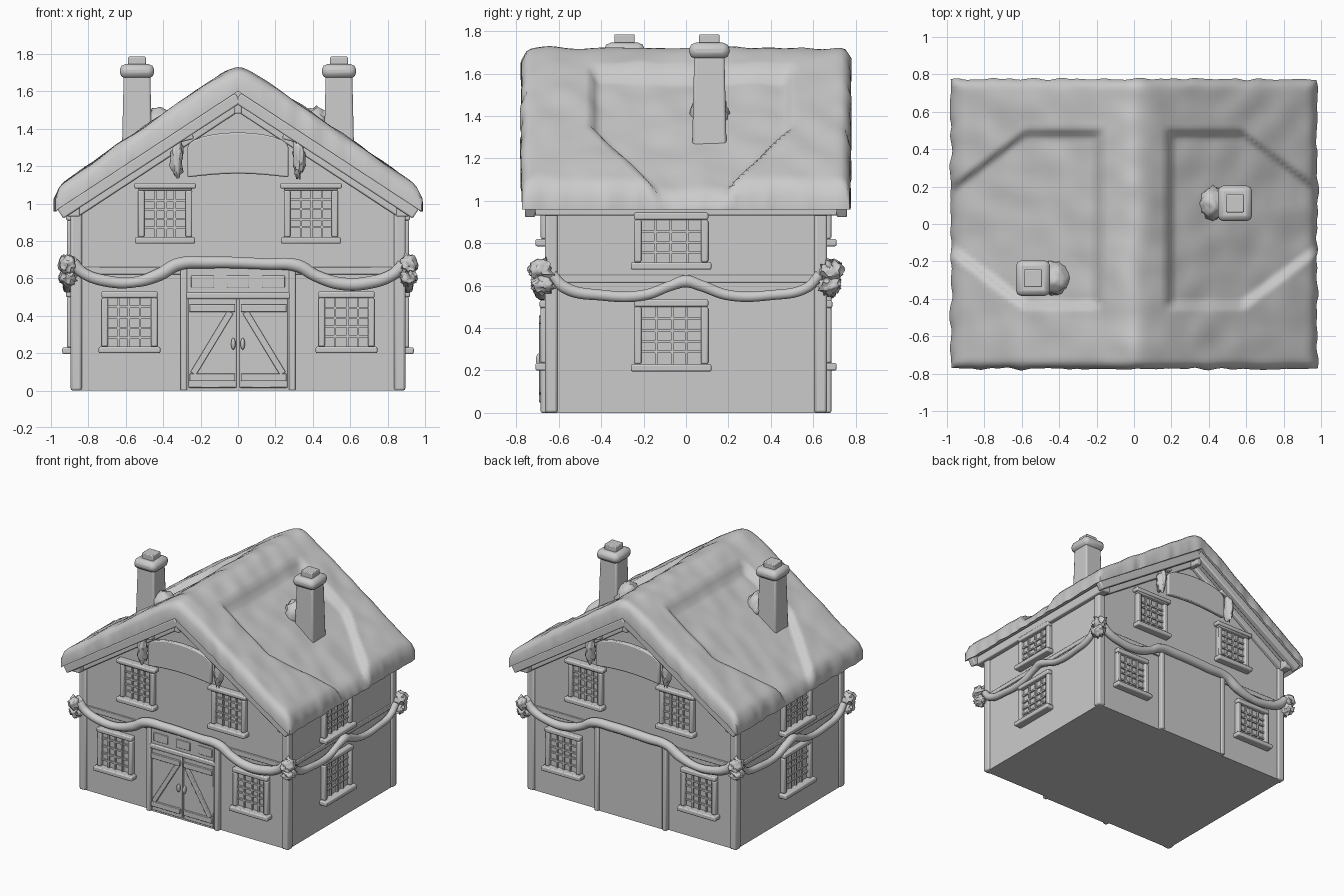
import bpy, bmesh, math, random
from mathutils import Matrix, Vector, noise

random.seed(4)
if "Cube" in bpy.data.objects:
    bpy.data.objects.remove(bpy.data.objects["Cube"])

clay = bpy.data.materials.new("plain grey")
clay.use_nodes = True
grey = (0.6, 0.6, 0.6, 1)
clay.diffuse_color = grey
clay.node_tree.nodes["Principled BSDF"].inputs["Base Color"].default_value = grey

HALF_X, HALF_Y = 0.88, 0.65
FRONT = Matrix.Translation((0, -HALF_Y, 0))
BACK = Matrix.Rotation(math.pi, 4, "Z") @ FRONT
SIDE = Matrix.Translation((0, -HALF_X, 0))
LEFT = Matrix.Rotation(math.pi / 2, 4, "Z") @ SIDE
RIGHT = Matrix.Rotation(-math.pi / 2, 4, "Z") @ SIDE
WORLD = Matrix()


def finish(name, bm, frame=WORLD, bevel=0, angle=40):
    bmesh.ops.recalc_face_normals(bm, faces=bm.faces)
    mesh = bpy.data.meshes.new(name)
    bm.to_mesh(mesh)
    bm.free()
    obj = bpy.data.objects.new(name, mesh)
    bpy.context.collection.objects.link(obj)
    obj.matrix_world = frame
    mesh.materials.append(clay)
    if bevel:
        mod = obj.modifiers.new("soft edges", "BEVEL")
        mod.width, mod.segments = bevel, 2
    bpy.ops.object.select_all(action="DESELECT")
    obj.select_set(True)
    bpy.context.view_layer.objects.active = obj
    bpy.ops.object.shade_smooth_by_angle(angle=math.radians(angle))
    return obj


def boxes(name, frame, limits, bevel=0.008):
    """Joined boxes, each given as (x0, x1, y0, y1, z0, z1)."""
    bm = bmesh.new()
    for x0, x1, y0, y1, z0, z1 in limits:
        mid = Matrix.Translation(((x0 + x1) / 2, (y0 + y1) / 2, (z0 + z1) / 2))
        bmesh.ops.create_cube(bm, size=1, matrix=mid @ Matrix.Diagonal((x1 - x0, y1 - y0, z1 - z0, 1)))
    return finish(name, bm, frame, bevel)


def plank(name, frame, a, b, width, depth, out, bevel=0.008):
    """Straight board between two (x, z) points on a wall."""
    dx, dz = b[0] - a[0], b[1] - a[1]
    place = Matrix.Translation(((a[0] + b[0]) / 2, out, (a[1] + b[1]) / 2))
    turn = Matrix.Rotation(-math.atan2(dz, dx), 4, "Y")
    long = math.hypot(dx, dz) / 2
    return boxes(name, frame @ place @ turn, [(-long, long, -depth / 2, depth / 2, -width / 2, width / 2)], bevel)


def prism(name, frame, outline, y0, y1, bevel=0):
    bm = bmesh.new()
    face = bm.faces.new([bm.verts.new((x, y0, z)) for x, z in outline])
    new = bmesh.ops.extrude_face_region(bm, geom=[face])["geom"]
    bmesh.ops.translate(bm, vec=(0, y1 - y0, 0), verts=[v for v in new if isinstance(v, bmesh.types.BMVert)])
    return finish(name, bm, frame, bevel)


def blob(name, frame, place, scale, rough=0.0):
    bm = bmesh.new()
    bmesh.ops.create_icosphere(bm, subdivisions=3, radius=1)
    for v in bm.verts:
        v.co *= 1 + rough * noise.noise(v.co * 3 + Vector(place) * 5)
    return finish(name, bm, frame @ Matrix.Translation(place) @ Matrix.Diagonal((*scale, 1)), angle=80)


def tube(name, frame, points, radius):
    """Lumpy rope through wall points (x, z)."""
    curve = bpy.data.curves.new(name, "CURVE")
    curve.dimensions = "3D"
    curve.bevel_depth, curve.bevel_resolution, curve.use_fill_caps = radius, 3, True
    line = curve.splines.new("BEZIER")
    line.bezier_points.add(len(points) - 1)
    for p, (x, z) in zip(line.bezier_points, points):
        p.co = (x, -0.03, z)
        p.handle_left_type = p.handle_right_type = "AUTO"
        p.radius = random.uniform(0.9, 1.15)
    curve.materials.append(clay)
    obj = bpy.data.objects.new(name, curve)
    obj.matrix_world = frame
    bpy.context.collection.objects.link(obj)


def window(name, frame, x, z, w, h, columns=4, rows=5):
    """Glass, surround, lintel, sill and glazing bars centred on (x, z)."""
    at = frame @ Matrix.Translation((x, 0, z))
    a, b, t = w / 2, h / 2, 0.035
    boxes(name + "_glass", at, [(-a, a, -0.006, 0.01, -b, b)], 0)
    boxes(name + "_surround", at, [
        (-a - t, -a, -0.035, 0.01, -b, b), (a, a + t, -0.035, 0.01, -b, b),
        (-a - t, a + t, -0.04, 0.01, b, b + t),
        (-a - t - 0.015, a + t + 0.015, -0.06, 0.01, -b - t, -b)])
    bars = []
    for i in range(1, columns):
        u = -a + w * i / columns + random.uniform(-0.006, 0.006)
        bars.append((u - 0.006, u + 0.006, -0.02, 0, -b, b))
    for i in range(1, rows):
        v = -b + h * i / rows + random.uniform(-0.006, 0.006)
        bars.append((-a, a, -0.018, 0, v - 0.006, v + 0.006))
    boxes(name + "_bars", at, bars, 0)


# Walls
prism("walls", WORLD, [(-HALF_X, 0), (HALF_X, 0), (HALF_X, 1), (0, 1.58), (-HALF_X, 1)], -HALF_Y, HALF_Y)

# Corner posts and base plinth
for sx in (-1, 1):
    for sy in (-1, 1):
        boxes("corner_post", Matrix.Translation((sx * 0.865, sy * 0.635, 0)), [(-0.03, 0.03, -0.03, 0.03, 0, 0.97)], 0.012)
    boxes("eaves_beam", Matrix.Translation((sx * 0.88, 0, 0)), [(-0.035, 0.035, -0.73, 0.73, 0.93, 1.0)])


# Snowy roof: a rounded slab with a thinner patch on each slope
def snow_top(x, y):
    ax = abs(x)
    z = 1.765 - 0.7 * math.sqrt(ax * ax + 0.004)
    taper = max(0, ax - 0.58) * 0.75
    inside = min(ax - 0.165, 0.51 - taper - y, y + 0.46 - taper)
    patch = min(1, max(0, inside / 0.05))
    z -= 0.055 * patch * patch * (3 - 2 * patch)
    edge = min(0.98 - ax, 0.775 - abs(y))
    near = 1 - min(1, max(0, edge / 0.06))
    z -= 0.055 * (1 - math.sqrt(1 - near * near))
    return z + 0.012 * noise.noise((x * 7, y * 7, 0))


def roof():
    bm = bmesh.new()
    nx, ny = 84, 72
    top, under = [], []
    for i in range(nx + 1):
        x = 0.98 * (2 * i / nx - 1)
        top.append([])
        under.append([])
        for j in range(ny + 1):
            y = 0.775 * (2 * j / ny - 1)
            wob = 0.014 * noise.noise((x * 14, y * 14, 3))
            px = x + (wob if i in (0, nx) else 0)
            py = y + (wob if j in (0, ny) else 0)
            top[i].append(bm.verts.new((px, py, snow_top(x, y))))
            under[i].append(bm.verts.new((px, py, 1.6 - 0.655 * abs(x))))
    for i in range(nx):
        for j in range(ny):
            for g in (top, under):
                bm.faces.new((g[i][j], g[i + 1][j], g[i + 1][j + 1], g[i][j + 1]))
    for j in (0, ny):
        for i in range(nx):
            bm.faces.new((top[i][j], top[i + 1][j], under[i + 1][j], under[i][j]))
    for i in (0, nx):
        for j in range(ny):
            bm.faces.new((top[i][j], top[i][j + 1], under[i][j + 1], under[i][j]))
    finish("snowy_roof", bm, angle=60)


roof()

# Chimneys with cap, pot and a snow drift on the uphill side
for name, x, y in (("right_chimney", -0.54, -0.29), ("left_chimney", 0.54, 0.11)):
    at = Matrix.Translation((x, y, 0))
    bm = bmesh.new()
    bmesh.ops.create_cone(bm, cap_ends=True, segments=4, radius1=0.118, radius2=0.1, depth=0.55,
                          matrix=Matrix.Translation((0, 0, 1.43)) @ Matrix.Rotation(math.pi / 4, 4, "Z"))
    finish(name + "_stack", bm, at, 0.012)
    boxes(name + "_cap", at, [(-0.092, 0.092, -0.095, 0.095, 1.67, 1.745)], 0.03)
    boxes(name + "_pot", at, [(-0.048, 0.048, -0.048, 0.048, 1.73, 1.785)], 0.006)
    up = -math.copysign(1, x)
    blob(name + "_drift", at, (up * 0.12, 0, 1.41), (0.08, 0.09, 0.1), 0.3)

# Parts shared by both gable ends
for side, face in (("front", FRONT), ("back", BACK)):
    for s in (-1, 1):
        plank(side + "_barge_board", face, (0, 1.565), (s * 0.95, 0.945), 0.06, 0.05, -0.085)
        plank(side + "_inner_board", face, (0, 1.52), (s * 0.86, 0.955), 0.05, 0.04, -0.01)
        window(side + "_lower_window", face, s * 0.58, 0.365, 0.23, 0.26)
        window(side + "_upper_window", face, s * 0.39, 0.945, 0.22, 0.25)
        boxes(side + "_upper_lintel", face, [(s * 0.39 - 0.165, s * 0.39 + 0.165, -0.05, 0.01, 1.08, 1.11)])
        blob(side + "_sign_scroll", face, (s * 0.325, -0.05, 1.24), (0.032, 0.04, 0.11), 0.5)
        plank(side + "_sign_bracket", face, (s * 0.36, 1.33), (s * 0.24, 1.36), 0.03, 0.06, -0.04)
        boxes(side + "_door_post", face, [(s * 0.29 - 0.018, s * 0.29 + 0.018, -0.035, 0.01, 0, 0.65)])
    arch = [(0.27 * math.cos(t), 1.3 + 0.08 * math.sin(t)) for t in [math.pi * k / 12 for k in range(13)]]
    base = [(0.27 * (k / 4 - 1), 1.14 + 0.02 * math.sin(math.pi * k / 8)) for k in range(9)]
    prism(side + "_sign_board", face, arch + base, -0.07, -0.035, 0.008)
    boxes(side + "_ridge_beam", face, [(-0.022, 0.022, -0.1, 0.01, 1.48, 1.6)])
    boxes(side + "_door_panel", face, [(-0.28, 0.28, -0.018, 0.01, 0, 0.65)], 0)
    half = [(0.88, 0.68), (0.83, 0.63), (0.7, 0.585), (0.55, 0.58), (0.42, 0.62), (0.32, 0.675), (0.15, 0.685)]
    tube(side + "_garland", face, [(-x, z) for x, z in half] + [(x, z - 0.008) for x, z in reversed(half)], 0.032)
    boxes(side + "_floor_beam", face, [(-0.86, 0.86, -0.012, 0.01, 0.62, 0.66)], 0.004)

# Double door on the front
for s in (-1, 1):
    boxes("door_leaf", FRONT, [tuple(sorted((s * 0.008, s * 0.265))) + (-0.028, 0, 0.015, 0.49)], 0.005)
    plank("door_brace", FRONT, (s * 0.24, 0.09), (s * 0.04, 0.42), 0.035, 0.02, -0.032, 0.004)
    for z in (0.07, 0.44):
        plank("door_rail", FRONT, (s * 0.015, z), (s * 0.26, z), 0.04, 0.02, -0.034, 0.004)
    blob("door_handle", FRONT, (s * 0.025, -0.04, 0.25), (0.012, 0.018, 0.032))
boxes("door_transom", FRONT, [(-0.28, 0.28, -0.035, 0, 0.49, 0.525)])
boxes("transom_lights", FRONT, [(x - 0.06, x + 0.06, -0.026, 0, 0.55, 0.615) for x in (-0.19, 0, 0.19)], 0.004)

# Long side walls
for side, face, mid in (("left", LEFT, -0.07), ("right", RIGHT, 0.07)):
    window(side + "_lower_window", face, mid, 0.365, 0.28, 0.27)
    window(side + "_upper_window", face, mid, 0.81, 0.28, 0.2, 4, 4)
    swag = [(0.63, 0.65), (0.57, 0.59), (0.4, 0.555), (0.2, 0.555), (0.07, 0.6)]
    tube(side + "_garland", face, [(-x, z) for x, z in swag] + [(0, 0.62)] + [(x, z) for x, z in reversed(swag)], 0.027)
    boxes(side + "_floor_beam", face, [(-0.63, 0.63, -0.01, 0.01, 0.615, 0.65)], 0.004)
    # Bows where the garlands meet at the corners
    for s in (-1, 1):
        for k, (z, r) in enumerate(((0.67, 0.05), (0.6, 0.04))):
            blob(side + "_corner_bow", face, (s * (0.685 - 0.01 * k), -0.03, z), (0.05, 0.045, r), 0.7)
